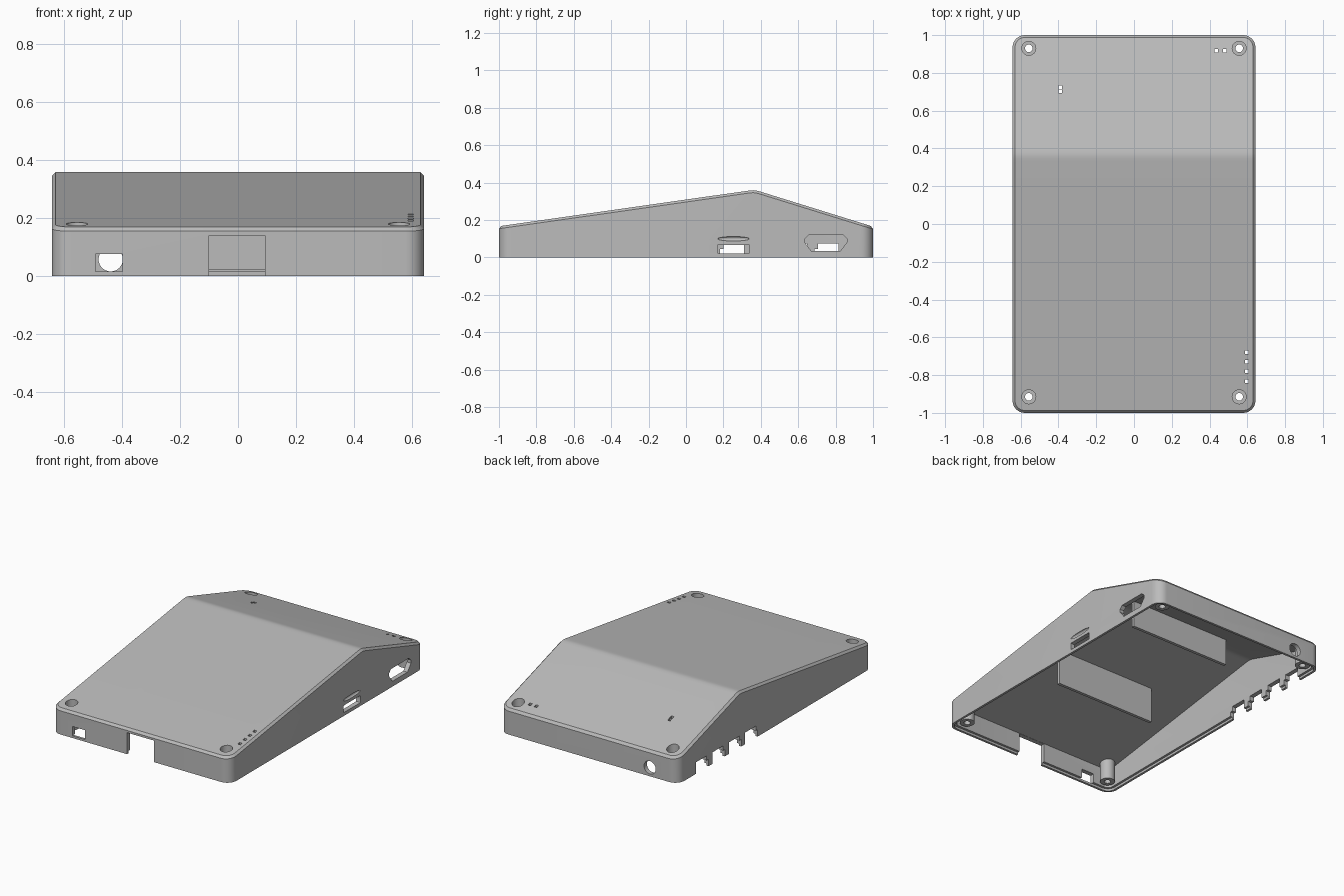
import bpy, bmesh, math
from mathutils import Vector

if "Cube" in bpy.data.objects:
    bpy.data.objects.remove(bpy.data.objects["Cube"])

grey = bpy.data.materials.new("grey_plastic")
grey.diffuse_color = (0.5, 0.5, 0.5, 1)
grey.use_nodes = True
grey.node_tree.nodes["Principled BSDF"].inputs["Base Color"].default_value = grey.diffuse_color

# Side profile of the roof (y, z), with a softly rounded ridge
ROOF = [(-1, .167), (.325, .356), (.345, .3585), (.36, .3595),
        (.375, .358), (.395, .353), (1, .165)]


def to_object(bm, name):
    bmesh.ops.recalc_face_normals(bm, faces=bm.faces)
    me = bpy.data.meshes.new(name)
    bm.to_mesh(me)
    bm.free()
    ob = bpy.data.objects.new(name, me)
    bpy.context.collection.objects.link(ob)
    me.materials.append(grey)
    return ob


def prism(name, pts, axis, a, b):
    """Extrude a 2D outline along an axis from a to b."""
    bm = bmesh.new()
    place = {'x': lambda p, t: (t, *p), 'y': lambda p, t: (p[0], t, p[1]),
             'z': lambda p, t: (*p, t)}[axis]
    lo = [bm.verts.new(place(p, a)) for p in pts]
    hi = [bm.verts.new(place(p, b)) for p in pts]
    bm.faces.new(lo)
    bm.faces.new(hi)
    for i in range(len(pts)):
        j = (i + 1) % len(pts)
        bm.faces.new((lo[i], lo[j], hi[j], hi[i]))
    return to_object(bm, name)


def rounded(u0, u1, v0, v1, r, n=8):
    pts = []
    corners = [(u1 - r, v1 - r), (u0 + r, v1 - r), (u0 + r, v0 + r), (u1 - r, v0 + r)]
    for q, (u, v) in enumerate(corners):
        for k in range(n + 1):
            t = math.pi / 2 * (q + k / n)
            pts.append((u + r * math.cos(t), v + r * math.sin(t)))
    return pts


def circle(u, v, r, n=32):
    return [(u + r * math.cos(2 * math.pi * k / n), v + r * math.sin(2 * math.pi * k / n))
            for k in range(n)]


def box(name, x0, x1, y0, y1, z0, z1):
    return prism(name, [(x0, y0), (x1, y0), (x1, y1), (x0, y1)], 'z', z0, z1)


def roofed_block(name, inset, z0, drop, chamfer):
    """Rounded column trimmed by the roof planes."""
    ob = prism(name, rounded(-.643 + inset, .643 - inset, -1 + inset, 1 - inset,
                             .065 - inset), 'z', z0, .6)
    bm = bmesh.new()
    bm.from_mesh(ob.data)
    for (y0, a), (y1, b) in zip(ROOF, ROOF[1:]):
        n = Vector((0, a - b, y1 - y0)).normalized()
        r = bmesh.ops.bisect_plane(bm, geom=bm.verts[:] + bm.edges[:] + bm.faces[:],
                                   plane_co=(0, y0, a - drop), plane_no=n, clear_outer=True)
        cut = [e for e in r['geom_cut'] if isinstance(e, bmesh.types.BMEdge)]
        bmesh.ops.holes_fill(bm, edges=[e for e in bm.edges if e.is_boundary] or cut, sides=0)
    bm.normal_update()
    bmesh.ops.recalc_face_normals(bm, faces=bm.faces)
    if chamfer:
        rim = [e for e in bm.edges if len(e.link_faces) == 2 and
               sorted(f.normal.z > .5 for f in e.link_faces) == [False, True]]
        bmesh.ops.bevel(bm, geom=rim, offset=chamfer, segments=1, affect='EDGES')
    bm.to_mesh(ob.data)
    bm.free()
    return ob


def boolean(target, tool, op):
    m = target.modifiers.new("cut", 'BOOLEAN')
    m.operation, m.solver, m.object = op, 'EXACT', tool
    bpy.context.view_layer.objects.active = target
    bpy.ops.object.modifier_apply(modifier=m.name)
    bpy.data.objects.remove(tool)


# Hollow shell, open underneath, with a rebate round the lower rim
shell = roofed_block("case_shell", 0, 0, 0, .013)
boolean(shell, roofed_block("cavity", .03, -.1, .03, 0), 'DIFFERENCE')
boolean(shell, prism("rebate", rounded(-.628, .628, -.985, .985, .05), 'z', -.1, .015),
        'DIFFERENCE')

# Screw posts and inner ribs
screws = [(sx * .557, y, top) for sx in (-1, 1) for y, top in ((-.915, .16), (.93, .17))]
for x, y, top in screws:
    boolean(shell, prism("post", circle(x, y, .045), 'z', .02, top), 'UNION')
boolean(shell, box("front_rib", -.295, .437, -.205, -.185, .02, .265), 'UNION')
boolean(shell, box("rear_rib", -.295, .437, .50, .52, .11, .297), 'UNION')

cuts = []
# Screw holes with counterbores
for x, y, top in screws:
    cuts.append(prism("screw_hole", circle(x, y, .02), 'z', -.1, .5))
    cuts.append(prism("counterbore", circle(x, y, .037), 'z', .13, .5))

# Indicator holes in the roof
leds = [(.435, .917), (.48, .917), (-.39, .702), (-.39, .724)]
leds += [(.597, y) for y in (-.68, -.73, -.78, -.833)]
for x, y in leds:
    h = .0095
    cuts.append(box("indicator_hole", x - h, x + h, y - h, y + h, .1, .5))

# Front slot and small port
cuts.append(box("front_slot", -.1, .094, -1.1, -.95, -.1, .14))
cuts.append(box("front_port", -.493, -.4, -1.1, -.95, .014, .075))

# Round socket in the back
cuts.append(prism("back_socket", circle(-.44, .057, .042), 'y', .95, 1.1))

# Right-hand ports and the finger scoop above the first
cuts.append(prism("side_port", rounded(.168, .34, .022, .068, .004, 2), 'x', .55, .7))
cuts.append(prism("side_plug", [(.635, .08), (.67, .035), (.825, .035), (.86, .08), (.86, .10),
                                (.84, .12), (.655, .12), (.635, .10)], 'x', .55, .7))
bm = bmesh.new()
bmesh.ops.create_uvsphere(bm, u_segments=32, v_segments=16, radius=1)
for v in bm.verts:
    v.co = Vector((.643 + v.co.x * .012, .254 + v.co.y * .086, .1 + v.co.z * .012))
cuts.append(to_object(bm, "finger_scoop"))

# Four stepped cable notches on the left
for y in (.25, .418, .587, .755):
    cuts.append(prism("cable_notch", [(y - .068, -.1), (y + .06, -.1), (y + .06, .075),
                                      (y - .05, .075), (y - .05, .045), (y - .068, .045)],
                      'x', -.7, -.57))

for c in cuts:
    boolean(shell, c, 'DIFFERENCE')

bpy.ops.object.select_all(action='DESELECT')
shell.select_set(True)
bpy.context.view_layer.objects.active = shell
bpy.ops.object.shade_smooth_by_angle(angle=math.radians(25))
